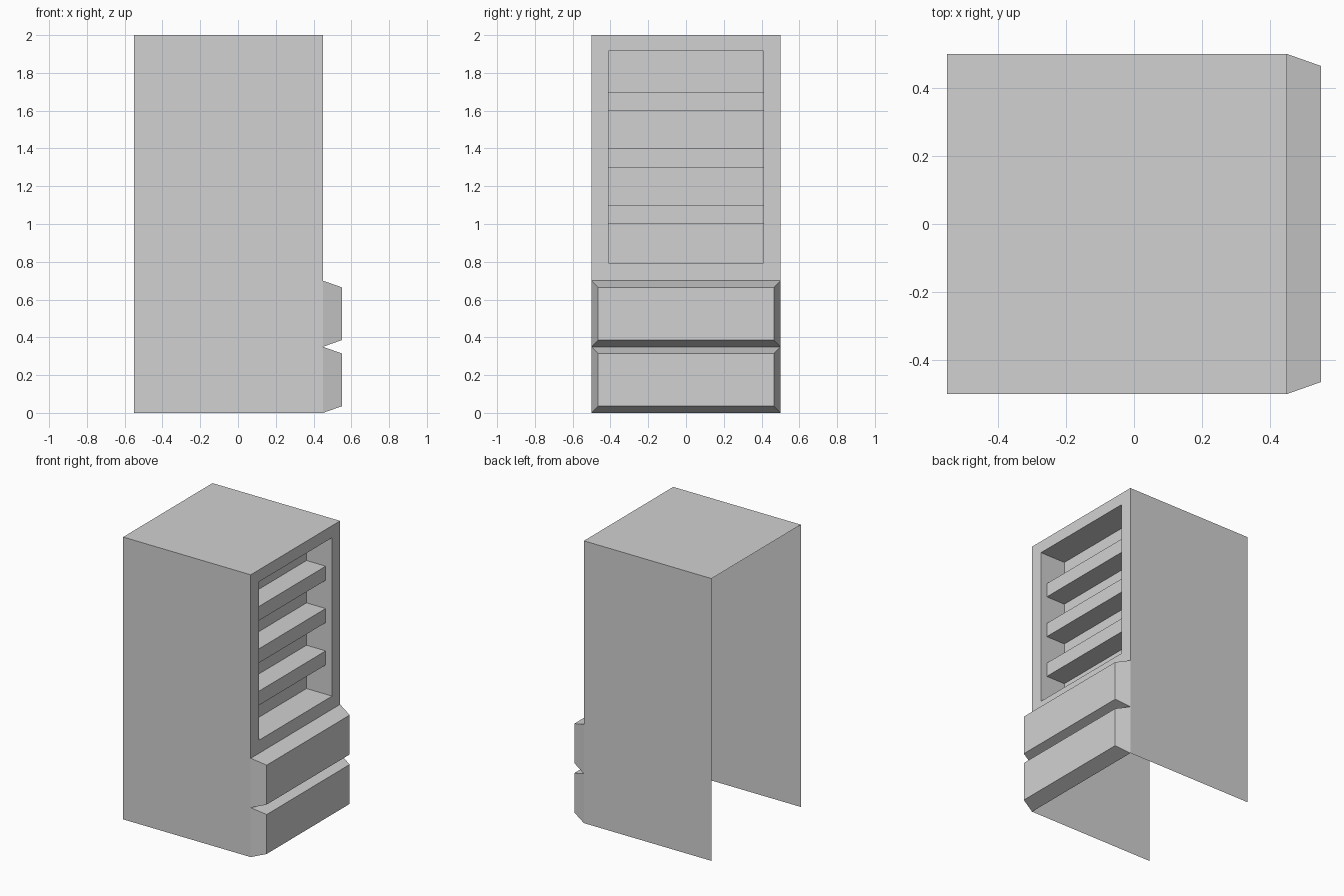
import bpy
import bmesh
from mathutils import Matrix

if "Cube" in bpy.data.objects:
    bpy.data.objects.remove(bpy.data.objects["Cube"], do_unlink=True)

BACK, FACE = -0.55, 0.45          # cabinet extent in x
HALF, HEIGHT = 0.5, 2.0           # half width in y, total height
DRAWER = 0.35                     # height of one drawer
OPEN_Y, OPEN_LOW, OPEN_TOP = 0.41, 0.793, 1.915
NICHE, SHELF_FRONT = 0.25, 0.40   # niche back and shelf front in x

grey = bpy.data.materials.new("light_grey")
grey.use_nodes = True
grey.diffuse_color = (0.64, 0.64, 0.64, 1)
grey.node_tree.nodes["Principled BSDF"].inputs["Base Color"].default_value = grey.diffuse_color


def finish(name, bm):
    mesh = bpy.data.meshes.new(name)
    bm.to_mesh(mesh)
    bm.free()
    mesh.materials.append(grey)
    bpy.context.collection.objects.link(bpy.data.objects.new(name, mesh))


def quad(bm, *corners):
    return bm.faces.new([bm.verts.new(c) for c in corners])


def upright(bm, low, high):
    """Full-width panel in the cabinet face plane, facing +x."""
    return quad(bm, (FACE, -HALF, low), (FACE, HALF, low),
                (FACE, HALF, high), (FACE, -HALF, high))


# Cabinet shell: two sides and a top, open behind and below
bm = bmesh.new()
place = Matrix.Translation(((BACK + FACE) / 2, 0, HEIGHT / 2))
size = Matrix.Diagonal((FACE - BACK, 2 * HALF, HEIGHT, 1))
bmesh.ops.create_cube(bm, size=1, matrix=place @ size)
bm.normal_update()
unwanted = [f for f in bm.faces if abs(f.normal.x) > 0.5 or f.normal.z < -0.5]
bmesh.ops.delete(bm, geom=unwanted, context='FACES')
finish("cabinet_shell", bm)

# Frame around the shelf opening
bm = bmesh.new()
panel = upright(bm, 2 * DRAWER, HEIGHT)
bm.normal_update()
bmesh.ops.inset_individual(bm, faces=[panel], thickness=0.09)
for v in panel.verts:
    v.co.y = OPEN_Y if v.co.y > 0 else -OPEN_Y
    v.co.z = OPEN_TOP if v.co.z > 1.3 else OPEN_LOW
bmesh.ops.delete(bm, geom=[panel], context='FACES_ONLY')
finish("opening_frame", bm)

# Niche with shelves: a stepped profile swept across the width
profile = [(FACE, OPEN_TOP), (NICHE, OPEN_TOP)]
for top in (1.7, 1.4, 1.1):
    profile += [(NICHE, top), (SHELF_FRONT, top),
                (SHELF_FRONT, top - 0.1), (NICHE, top - 0.1)]
profile += [(NICHE, OPEN_LOW), (FACE, OPEN_LOW)]
bm = bmesh.new()
for (xa, za), (xb, zb) in zip(profile, profile[1:]):
    quad(bm, (xa, -OPEN_Y, za), (xb, -OPEN_Y, zb),
         (xb, OPEN_Y, zb), (xa, OPEN_Y, za))
bmesh.ops.remove_doubles(bm, verts=bm.verts, dist=0.0001)
finish("niche_shelves", bm)

# Niche side walls, facing inward
bm = bmesh.new()
for y, xa, xb in ((OPEN_Y, NICHE, FACE), (-OPEN_Y, FACE, NICHE)):
    quad(bm, (xa, y, OPEN_LOW), (xb, y, OPEN_LOW),
         (xb, y, OPEN_TOP), (xa, y, OPEN_TOP))
finish("niche_walls", bm)

# Drawers with bevelled fronts
for i, name in enumerate(("lower_drawer", "upper_drawer")):
    bm = bmesh.new()
    front = upright(bm, i * DRAWER, (i + 1) * DRAWER)
    bm.normal_update()
    bmesh.ops.inset_individual(bm, faces=[front], thickness=0.05, depth=0.1)
    finish(name, bm)
